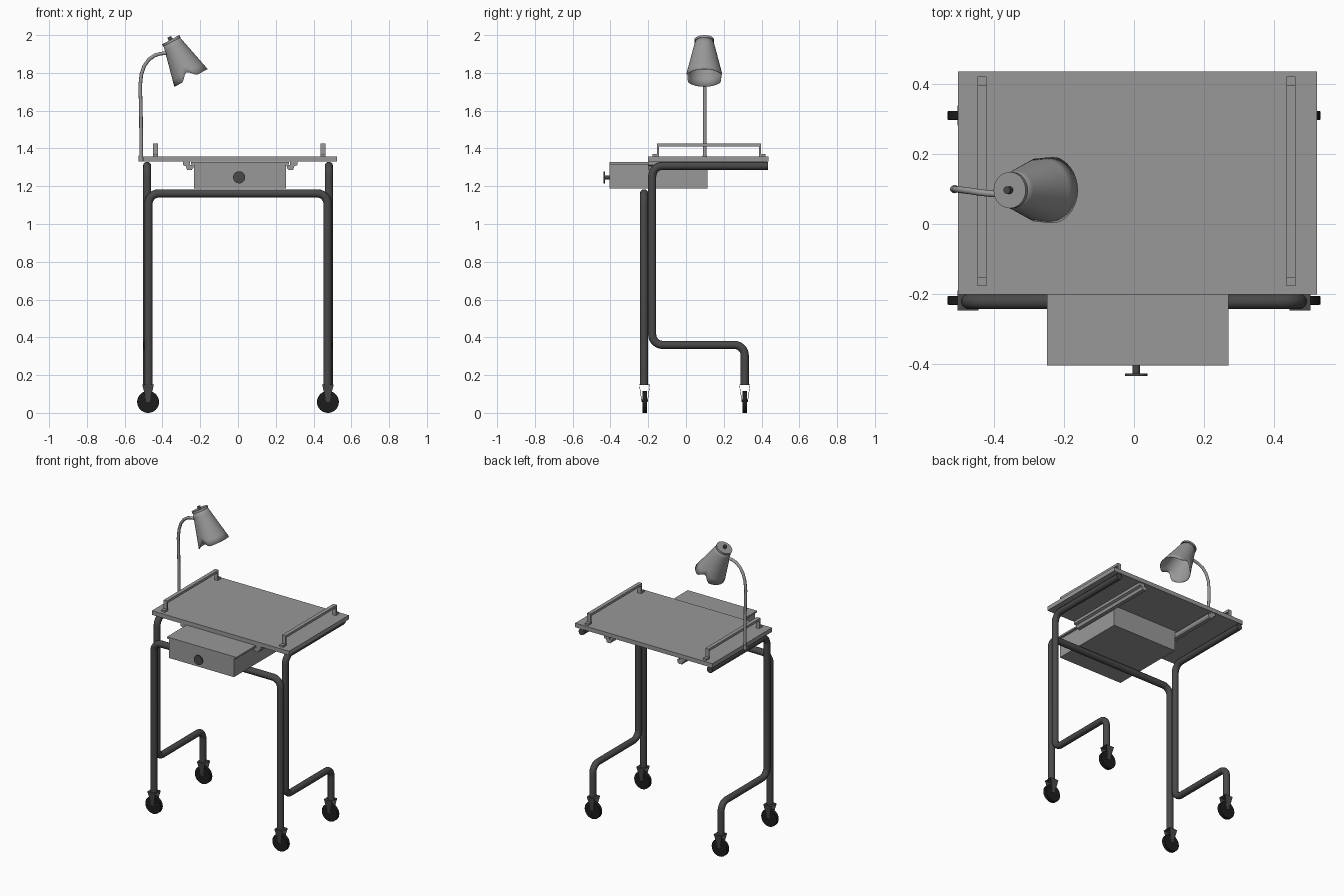
import bpy, bmesh, math
from mathutils import Vector, Matrix

if "Cube" in bpy.data.objects:
    bpy.data.objects.remove(bpy.data.objects["Cube"])

CX = 0.011  # centre line of tabletop and drawer


def mat(name, v):
    m = bpy.data.materials.new(name)
    m.diffuse_color = (v, v, v, 1)
    m.use_nodes = True
    m.node_tree.nodes["Principled BSDF"].inputs["Base Color"].default_value = m.diffuse_color
    return m


GREY, STEEL, RUBBER = mat("mid_grey", 0.315), mat("dark_steel", 0.066), mat("black_rubber", 0.012)


def smooth(o, angle=35):
    bpy.ops.object.select_all(action='DESELECT')
    bpy.context.view_layer.objects.active = o
    o.select_set(True)
    bpy.ops.object.shade_smooth_by_angle(angle=math.radians(angle))


def from_bm(name, bm, material=GREY):
    bmesh.ops.recalc_face_normals(bm, faces=bm.faces)
    me = bpy.data.meshes.new(name)
    bm.to_mesh(me)
    bm.free()
    o = bpy.data.objects.new(name, me)
    bpy.context.collection.objects.link(o)
    me.materials.append(material)
    return o


def box(name, x0, x1, y0, y1, z0, z1):
    bm = bmesh.new()
    bmesh.ops.create_cube(bm, size=1)
    for v in bm.verts:
        v.co = ((x0, x1)[v.co.x > 0], (y0, y1)[v.co.y > 0], (z0, z1)[v.co.z > 0])
    return from_bm(name, bm)


def prism(name, pts, y0, y1):
    # extrude an (x, z) outline along y
    bm = bmesh.new()
    f = bm.faces.new([bm.verts.new((x, y0, z)) for x, z in pts])
    g = bmesh.ops.extrude_face_region(bm, geom=[f])["geom"]
    bmesh.ops.translate(bm, vec=(0, y1 - y0, 0), verts=[v for v in g if isinstance(v, bmesh.types.BMVert)])
    return from_bm(name, bm)


def cylinder(name, a, b, r, segs=32, material=GREY):
    a, b = Vector(a), Vector(b)
    bm = bmesh.new()
    bmesh.ops.create_cone(bm, cap_ends=True, segments=segs, radius1=r, radius2=r, depth=(b - a).length)
    rot = (b - a).to_track_quat('Z', 'Y').to_matrix().to_4x4()
    bmesh.ops.transform(bm, matrix=Matrix.Translation((a + b) / 2) @ rot, verts=bm.verts)
    o = from_bm(name, bm, material)
    smooth(o)
    return o


def fillet(pts, r, n=7):
    # round the corners of a polyline
    p = [Vector(q) for q in pts]
    out = [p[0]]
    for i in range(1, len(p) - 1):
        a = p[i] + (p[i - 1] - p[i]).normalized() * r
        b = p[i] + (p[i + 1] - p[i]).normalized() * r
        c = a + b - p[i]
        for k in range(n + 1):
            t = k / n * math.pi / 2
            out.append(c + (a - c) * math.cos(t) + (b - c) * math.sin(t))
    return out + [p[-1]]


def tube(name, pts, r, material=GREY):
    cu = bpy.data.curves.new(name, 'CURVE')
    cu.dimensions = '3D'
    cu.bevel_depth, cu.bevel_resolution, cu.use_fill_caps = r, 4, True
    s = cu.splines.new('POLY')
    s.points.add(len(pts) - 1)
    for q, p in zip(s.points, pts):
        q.co = (*p, 1)
    o = bpy.data.objects.new(name, cu)
    bpy.context.collection.objects.link(o)
    bpy.ops.object.select_all(action='DESELECT')
    bpy.context.view_layer.objects.active = o
    o.select_set(True)
    bpy.ops.object.convert(target='MESH')
    o = bpy.context.object
    o.data.materials.clear()
    o.data.materials.append(material)
    smooth(o)
    return o


# Tabletop
box("tabletop", -0.504, 0.525, -0.202, 0.437, 1.33, 1.358)

# Front frame: inverted U
FY = -0.222
tube("front_frame", fillet([(-0.474, FY, 0.147), (-0.474, FY, 1.162), (0.474, FY, 1.162),
                            (0.474, FY, 0.147)], 0.055), 0.022, STEEL)

for s, side in ((-1, "left"), (1, "right")):
    # Side frame: bends under the table and down to the rear caster
    x = s * 0.481
    tube(side + "_side_frame", fillet([(x, 0.433, 1.308), (x, -0.179, 1.308), (x, -0.179, 0.36),
                                       (x, 0.311, 0.36), (x, 0.311, 0.147)], 0.055), 0.0215, STEEL)

    # Guard rail with feet on the tabletop
    rx = 0.007 + s * 0.443
    a, b = rx - 0.013, rx + 0.013
    box(side + "_rail_bar", a, b, -0.154, 0.397, 1.411, 1.427)
    for y0, y1, f0, f1, end in ((-0.154, -0.144, -0.178, -0.154, "front"), (0.387, 0.397, 0.397, 0.422, "rear")):
        box(f"{side}_rail_{end}_post", a, b, y0, y1, 1.358, 1.411)
        box(f"{side}_rail_{end}_foot", a, b, f0, f1, 1.358, 1.37)

    # Drawer runner under the tabletop
    prof = [(0.303, 1.33), (0.303, 1.312), (0.287, 1.306), (0.281, 1.287), (0.256, 1.287),
            (0.248, 1.297), (0.246, 1.313), (0.264, 1.313), (0.264, 1.33)]
    prism(side + "_drawer_runner", [(CX + s * px, pz) for px, pz in prof], -0.2, 0.43)

    # Casters: wheel, axle and tapered fork
    for y, end in ((-0.219, "front"), (0.311, "rear")):
        n, wx = f"{side}_{end}_", s * 0.476
        w = cylinder(n + "wheel", (wx, y - 0.0125, 0.058), (wx, y + 0.0125, 0.058), 0.058, 32, RUBBER)
        bv = w.modifiers.new("rounded", 'BEVEL')
        bv.width, bv.segments, bv.limit_method = 0.002, 2, 'ANGLE'
        cylinder(n + "axle", (wx, y - 0.016, 0.064), (wx, y + 0.016, 0.064), 0.006, 16, RUBBER)
        bm = bmesh.new()
        rows = [[bm.verts.new((wx + k * h, y + fy, fz)) for k in (-1, 1)]
                for fy, fz, h in ((-0.016, 0.058, 0.009), (-0.029, 0.15, 0.03),
                                  (0.029, 0.15, 0.03), (0.016, 0.058, 0.009))]
        for p, q in zip(rows, rows[1:]):
            bm.faces.new((p[0], p[1], q[1], q[0]))
        fork = from_bm(n + "fork", bm, STEEL)
        so = fork.modifiers.new("thickness", 'SOLIDIFY')
        so.thickness, so.offset = 0.003, -1

# Drawer, pulled forward, with side flanges on its lid
box("drawer_body", CX - 0.243, CX + 0.243, -0.406, 0.113, 1.188, 1.316)
box("drawer_lid", CX - 0.26, CX + 0.26, -0.406, 0.113, 1.316, 1.327)
KX = 0.006
cylinder("knob_stem", (KX, -0.404, 1.247), (KX, -0.43, 1.247), 0.011, 20, STEEL)
cylinder("knob_disc", (KX, -0.429, 1.247), (KX, -0.436, 1.247), 0.032, 32, STEEL)

# Lamp stem and base socket
cylinder("lamp_socket", (-0.514, 0.1, 1.33), (-0.514, 0.1, 1.362), 0.012, 16)
path = [(-0.512, 0.1, 1.34), (-0.514, 0.1, 1.6), (-0.518, 0.1, 1.73), (-0.512, 0.1, 1.79),
        (-0.497, 0.098, 1.836), (-0.472, 0.095, 1.871), (-0.44, 0.09, 1.893),
        (-0.41, 0.087, 1.902), (-0.37, 0.084, 1.905)]
tube("lamp_stem", [Vector(p) for p in path], 0.0095)

# Lamp shade: tilted cone with a rounded notch on each side of the rim
TILT = Matrix.Translation((-0.355, 0.097, 1.973)) @ Matrix.Rotation(math.radians(-28), 4, 'Y')
bm = bmesh.new()
N, rings = 72, []
for i in range(7):
    ring = []
    for k in range(N):
        th = 2 * math.pi * k / N
        off = abs(math.degrees(math.acos(math.cos(th))) - 95) / 30
        length = 0.226 - (0.037 * math.cos(off * math.pi / 2) ** 2 if off < 1 else 0)
        d = length * i / 6
        r = 0.047 + 0.053 * d / 0.226
        ring.append(bm.verts.new(TILT @ Vector((r * math.cos(th), r * math.sin(th), -d))))
    rings.append(ring)
for p, q in zip(rings, rings[1:]):
    for k in range(N):
        bm.faces.new((p[k], p[(k + 1) % N], q[(k + 1) % N], q[k]))
shade = from_bm("lamp_shade", bm)
so = shade.modifiers.new("thickness", 'SOLIDIFY')
so.thickness, so.offset = 0.002, -1
smooth(shade)

# Lamp cap and finial
cylinder("lamp_cap", TILT @ Vector((0, 0, -0.01)), TILT @ Vector((0, 0, 0.003)), 0.052, 32)
cylinder("lamp_finial", TILT @ Vector((0, 0, 0)), TILT @ Vector((0, 0, 0.02)), 0.011, 16, STEEL)
